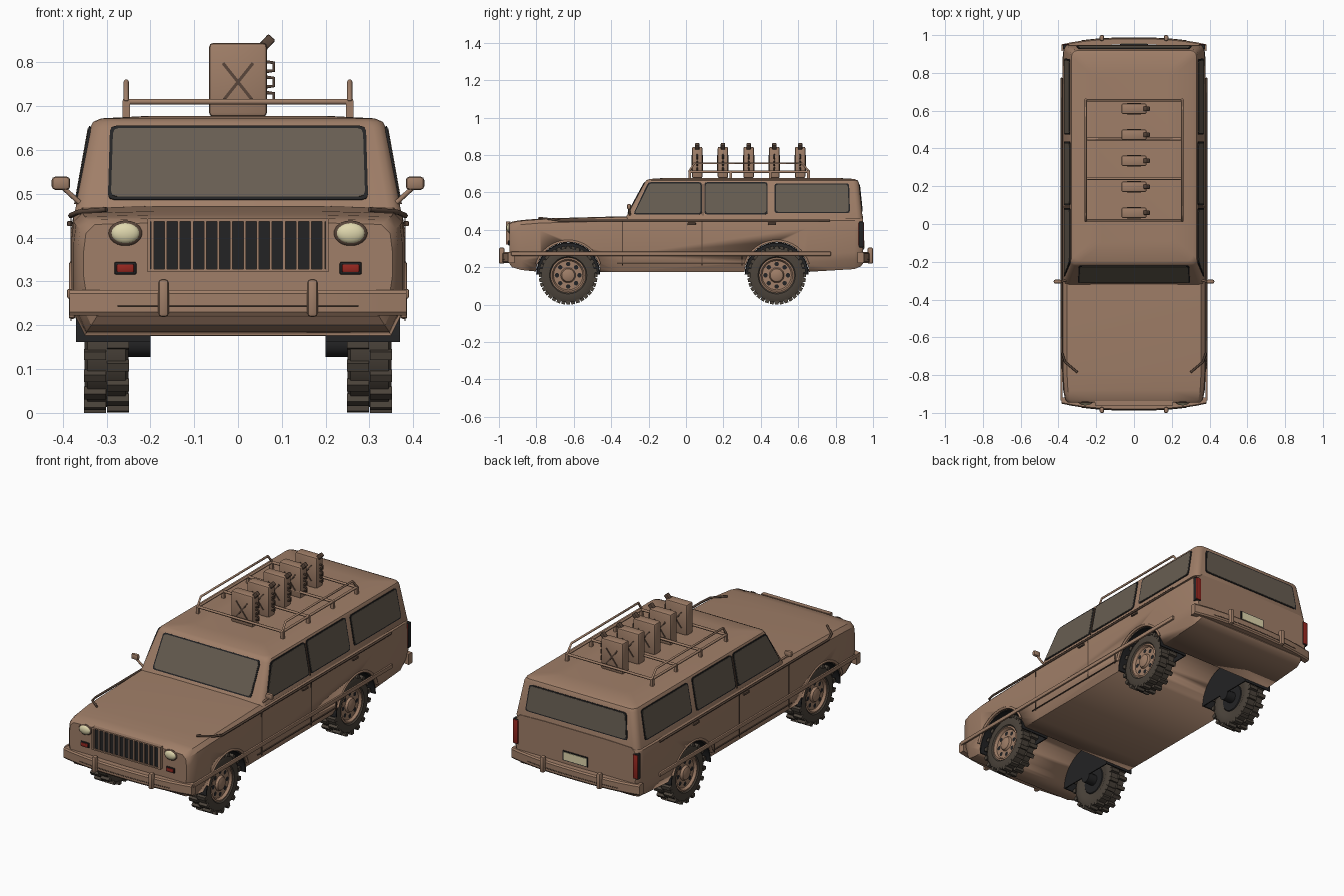
import bpy, bmesh, math
from mathutils import Vector

old = bpy.data.objects.get("Cube")
if old:
    bpy.data.objects.remove(old, do_unlink=True)


def material(name, r, g, b):
    m = bpy.data.materials.new(name)
    m.use_nodes = True
    m.diffuse_color = (r, g, b, 1)
    shader = next(n for n in m.node_tree.nodes if n.type == 'BSDF_PRINCIPLED')
    shader.inputs["Base Color"].default_value = (r, g, b, 1)
    shader.inputs["Roughness"].default_value = 0.7
    return m


TAN = material("tan_paint", .35, .21, .138)
GLASS = material("smoky_glass", .135, .11, .083)
BLACK = material("black_trim", .017, .017, .018)
RUBBER = material("dusty_rubber", .07, .056, .043)
SEAM = material("seam_brown", .1, .062, .043)
RED = material("red_lamp", .3, .02, .014)
CREAM = material("cream_lamp", .74, .68, .42)


def finish(name, bm, mat, angle=35):
    bmesh.ops.recalc_face_normals(bm, faces=bm.faces[:])
    mesh = bpy.data.meshes.new(name)
    bm.to_mesh(mesh)
    bm.free()
    mesh.materials.append(mat)
    ob = bpy.data.objects.new(name, mesh)
    bpy.context.collection.objects.link(ob)
    bpy.ops.object.select_all(action='DESELECT')
    ob.select_set(True)
    bpy.context.view_layer.objects.active = ob
    bpy.ops.object.shade_smooth_by_angle(angle=math.radians(angle))
    return ob


def loft(name, rings, mat, closed=False):
    bm = bmesh.new()
    rows = [[bm.verts.new(p) for p in ring] for ring in rings]
    n = len(rows[0])
    pairs = list(zip(rows, rows[1:])) + ([(rows[-1], rows[0])] if closed else [])
    for a, b in pairs:
        for i in range(n):
            j = (i + 1) % n
            bm.faces.new((a[i], a[j], b[j], b[i]))
    if not closed:
        bm.faces.new(rows[0][::-1])
        bm.faces.new(rows[-1])
    return finish(name, bm, mat)


def lathe(name, profile, mat, steps=32):
    """Turn (x, radius) points about the x axis."""
    turns = [math.tau * i / steps for i in range(steps)]
    return loft(name, [[(x, r * math.cos(a), r * math.sin(a)) for a in turns]
                       for x, r in profile], mat)


def box(name, centre, size, mat, bevel=0.0, tilt=0.0):
    bm = bmesh.new()
    bmesh.ops.create_cube(bm, size=1)
    bmesh.ops.scale(bm, vec=size, verts=bm.verts[:])
    if bevel:
        bmesh.ops.bevel(bm, geom=bm.edges[:], offset=bevel, segments=2,
                        profile=.5, affect='EDGES')
    ob = finish(name, bm, mat)
    ob.location = centre
    ob.rotation_euler.y = tilt
    return ob


def ball(name, centre, size, mat):
    bm = bmesh.new()
    bmesh.ops.create_uvsphere(bm, u_segments=20, v_segments=12, radius=1)
    bmesh.ops.scale(bm, vec=size, verts=bm.verts[:])
    finish(name, bm, mat).location = centre


def tube(name, points, radius, mat=TAN):
    curve = bpy.data.curves.new(name, 'CURVE')
    curve.dimensions = '3D'
    curve.bevel_depth = radius
    curve.bevel_resolution = 1
    curve.use_fill_caps = True
    spline = curve.splines.new('POLY')
    spline.points.add(len(points) - 1)
    for p, q in zip(spline.points, points):
        p.co = (*q, 1)
    curve.materials.append(mat)
    bpy.context.collection.objects.link(bpy.data.objects.new(name, curve))


def panel(name, corners, half, mat, r=.014):
    """Thin plate with rounded corners."""
    c = [Vector(p) for p in corners]
    ring = []
    for i, p in enumerate(c):
        a, b = [(q - p).normalized() * r for q in (c[i - 1], c[(i + 1) % len(c)])]
        ring += [p + a, p + (a + b) * .25, p + b]
    n = (c[1] - c[0]).cross(c[2] - c[0]).normalized() * half
    loft(name, [[p - n for p in ring], [p + n for p in ring]], mat)


def window(name, quad, place):
    mu, mv = sum(p[0] for p in quad) / 4, sum(p[1] for p in quad) / 4
    grown = [(u + math.copysign(.007, u - mu), v + math.copysign(.006, v - mv)) for u, v in quad]
    panel(name + "_frame", [place(*p) for p in grown], .003, BLACK)
    panel(name + "_glass", [place(*p) for p in quad], .0045, GLASS)


# Lower body: cross-sections from nose to tail
def section(y, w, zb, zt):
    half = [(w - .03, zb), (w - .006, zb + .05), (w, zb + .09), (w, zt - .06),
            (w - .005, zt - .02), (w - .025, zt), (w * .5, zt + .004)]
    return [(x, y, z) for x, z in half] + [(-x, y, z) for x, z in half[::-1]]


body = loft("lower_body", [section(*s) for s in (
    (-.945, .352, .22, .43), (-.93, .365, .2, .44), (-.88, .375, .185, .448),
    (-.78, .38, .175, .456), (-.35, .381, .175, .468), (.65, .381, .175, .47),
    (.9, .377, .19, .47), (.935, .37, .205, .47), (.947, .36, .22, .47))], TAN)

# Wheel arches cut through the body
AXLES = (("front", -.63), ("rear", .485))
for label, y in AXLES:
    cutter = lathe("arch_cutter", [(-.6, .172), (.6, .172)], BLACK, 40)
    cutter.location = (0, y, .168)
    cutter.hide_render = True
    mod = body.modifiers.new("arch", 'BOOLEAN')
    mod.operation, mod.solver, mod.object = 'DIFFERENCE', 'EXACT', cutter
    bpy.ops.object.select_all(action='DESELECT')
    body.select_set(True)
    bpy.context.view_layer.objects.active = body
    bpy.ops.object.modifier_apply(modifier=mod.name)
    bpy.data.objects.remove(cutter, do_unlink=True)


# Cabin: rounded rectangles stacked upward
def cabin_ring(z, front, back, w, r=.03):
    ring = []
    for k, (x, y) in enumerate(((w - r, back - r), (r - w, back - r),
                                (r - w, front + r), (w - r, front + r))):
        for i in range(4):
            a = math.pi / 2 * (k + i / 3)
            ring.append((x + r * math.cos(a), y + r * math.sin(a), z))
    return ring


loft("cabin", [cabin_ring(*s) for s in (
    (.46, -.325, .945, .372), (.65, -.222, .925, .338), (.664, -.213, .918, .331),
    (.672, -.195, .9, .312), (.678, -.1, .8, .2))], TAN)


def rise(z):
    return (z - .46) / .19


window("windshield", [(-.29, .492), (.29, .492), (.285, .648), (-.285, .648)],
       lambda u, v: (u, -.325 + .103 * rise(v), v))
window("tailgate_window", [(-.3, .505), (.3, .505), (.285, .635), (-.285, .635)],
       lambda u, v: (u, .945 - .02 * rise(v), v))

for s, side in ((1, "left"), (-1, "right")):
    def flank(u, v):
        return (s * (.372 - .034 * rise(v)), u, v)
    window(side + "_front_window", [(-.275, .488), (.078, .488), (.078, .648), (-.195, .648)], flank)
    window(side + "_rear_window", [(.105, .488), (.43, .488), (.43, .648), (.105, .648)], flank)
    window(side + "_quarter_window", [(.48, .495), (.87, .495), (.865, .642), (.48, .642)], flank)

    # Door seams, handles and trim rails
    for y, top in ((-.34, .45), (.085, .45), (.3, .28)):
        box(side + "_door_seam", (s * .381, y, (top + .21) / 2), (.003, .005, top - .21), SEAM)
    box(side + "_sill_seam", (s * .377, -.03, .222), (.006, .68, .004), SEAM)
    box(side + "_pillar_seam", (s * .355, .091, .56), (.008, .005, .17), SEAM, tilt=-s * .177)
    for y in (.03, .46):
        box(side + "_door_handle", (s * .384, y, .432), (.012, .045, .012), SEAM, .003)
    box(side + "_lower_rail", (s * .384, -.08, .272), (.012, 1.71, .022), TAN, .004)
    tube(side + "_belt_rail", [(s * .382, .77, .45), (s * .382, -.68, .45), (s * .365, -.73, .458),
                               (s * .3, -.785, .464)], .006, SEAM)

    # Mirror
    box(side + "_mirror", (s * .404, -.305, .524), (.042, .02, .03), TAN, .008)
    tube(side + "_mirror_arm", [(s * .362, -.3, .48), (s * .4, -.305, .515)], .006)

    # Lamps
    ball(side + "_headlamp_rim", (s * .257, -.944, .41), (.039, .01, .029), SEAM)
    ball(side + "_headlamp", (s * .257, -.946, .41), (.033, .014, .024), CREAM)
    box(side + "_indicator_rim", (s * .257, -.945, .33), (.05, .012, .028), BLACK, .003)
    box(side + "_indicator", (s * .257, -.949, .33), (.04, .012, .018), RED, .003)
    box(side + "_tail_lamp_rim", (s * .36, .937, .375), (.034, .024, .138), BLACK, .004)
    box(side + "_tail_lamp", (s * .36, .938, .375), (.03, .03, .128), RED, .004)

    # Arch liners and lips, wheels
    for label, y in AXLES:
        name = side + "_" + label
        arc = [math.pi * i / 20 for i in range(21)]

        def curve_at(r, x):
            return [(s * x, y + r * math.cos(a), .162 + r * math.sin(a)) for a in arc]
        inner, outer = curve_at(.165, .2), curve_at(.171, .2)
        inner_end, outer_end = curve_at(.165, .37), curve_at(.171, .37)
        loft(name + "_arch_liner", list(zip(inner, outer, outer_end, inner_end)), BLACK)
        loft(name + "_liner_wall", [outer, curve_at(.171, .206)], BLACK)
        tube(name + "_arch_lip", curve_at(.178, .379)[2:-2], .007)

        parts = [lathe(name + "_tyre", [(-.042, .085), (-.049, .1), (-.05, .128), (-.043, .144),
                                        (.043, .144), (.05, .128), (.049, .1), (.04, .092),
                                        (.018, .09)], RUBBER),
                 lathe(name + "_rim", [(.016, .094), (.043, .094), (.045, .086), (.032, .078),
                                       (.032, .04), (.044, .034), (.05, .018)], TAN),
                 lathe(name + "_inner_drum", [(-.046, .07), (-.03, .085)], BLACK),
                 lathe(name + "_axle", [(-.1, .03), (0, .03)], BLACK, 12)]
        # Tread lugs and rim holes
        lugs, holes = bmesh.new(), bmesh.new()
        for i in range(36):
            a = math.tau * i / 36
            made = bmesh.ops.create_cube(lugs, size=1)["verts"]
            for v in made:
                x, t, r = v.co.x * .05 + (.026 if i % 2 else -.026), v.co.y * .019, .147 + v.co.z * .02
                t *= 1.3 if v.co.z < 0 else 1
                v.co = (x, r * math.cos(a) - t * math.sin(a), r * math.sin(a) + t * math.cos(a))
        for i in range(8):
            a = math.tau * i / 8
            ring = [holes.verts.new((.0335, .06 * math.cos(a) + .012 * math.cos(b),
                                     .06 * math.sin(a) + .012 * math.sin(b)))
                    for b in (math.tau * k / 10 for k in range(10))]
            holes.faces.new(ring)
        parts += [finish(name + "_tread", lugs, RUBBER), finish(name + "_rim_holes", holes, BLACK)]
        for p in parts:
            p.location = (s * .3, y, .157)
            p.rotation_euler.z = 0 if s > 0 else math.pi

# Grille with vertical bars
box("grille_back", (0, -.945, .382), (.4, .02, .115), BLACK)
for i in range(14):
    box("grille_bar", (-.195 + .03 * i, -.956, .382), (.006, .008, .11), TAN)
for z in (.325, .44):
    box("grille_edge", (0, -.95, z), (.41, .024, .007), TAN)
for x in (-.203, .203):
    box("grille_side", (x, -.95, .382), (.007, .024, .12), TAN)

# Bowed bumpers with overriders
for f, label in ((-1, "front"), (1, "rear")):
    def bow(x):
        return .986 - .035 * abs(x / .385) ** 2.5
    stations = [-.385 + .77 * i / 14 for i in range(15)]
    loft(label + "_bumper", [[(x, f * (bow(x) + d), z) for d, z in (
        (-.035, .222), (-.006, .222), (0, .23), (0, .272), (-.006, .28), (-.035, .28))]
        for x in stations], TAN)
    tube(label + "_bumper_groove", [(x, f * bow(x), .243) for x in stations[2:-2]], .002, SEAM)
    for x in (-.17, .17):
        box(label + "_overrider", (x, f * .985, .262), (.024, .03, .086), TAN, .008)
box("plate_holder", (0, .948, .322), (.15, .008, .052), BLACK)
box("rear_plate", (0, .951, .322), (.138, .008, .042), CREAM)

# Roof rack
for s in (1, -1):
    x = s * .255
    tube("rack_lower_rail", [(x, .015, .71), (x, .66, .71)], .007)
    tube("rack_upper_rail", [(x, .015, .71), (x, .045, .756), (x, .62, .756), (x, .66, .71)], .006)
    for y in (.02, .24, .45, .655):
        box("rack_foot", (x, y, .69), (.016, .014, .045), TAN)
for y in (.02, .24, .45, .655):
    tube("rack_crossbar", [(-.262, y, .71), (.262, y, .71)], .007)

# Fuel cans
for i in range(5):
    y = .06 + .1375 * i
    box("fuel_can", (0, y, .76), (.132, .056, .168), TAN, .009)
    for tilt in (.9, -.9):
        box("can_rib", (0, y, .755), (.11, .062, .007), SEAM, tilt=tilt + math.pi)
    for z in (.72, .755, .79):
        tube("can_handle", [(.064, y, z - .011), (.082, y, z - .009), (.082, y, z + .009),
                            (.064, y, z + .011)], .0045, SEAM)
    box("can_spout", (.066, y, .845), (.022, .024, .034), SEAM, .004, tilt=.75)
